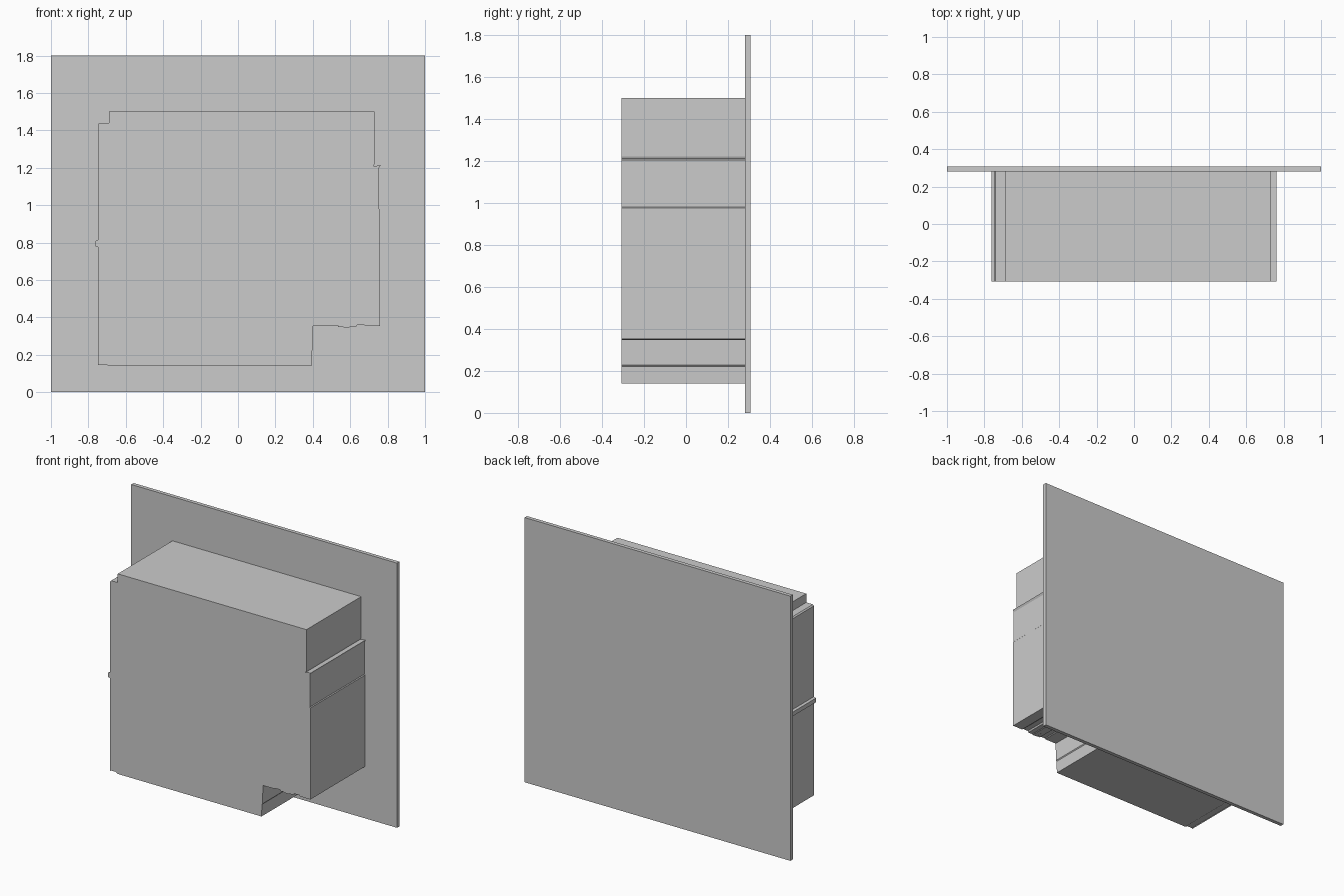
import bpy, bmesh

if "Cube" in bpy.data.objects:
    bpy.data.objects.remove(bpy.data.objects["Cube"])


def extrude_profile(name, points, y_front, y_back):
    """Make a solid from an x-z outline, extruded along y."""
    bm = bmesh.new()
    face = bm.faces.new([bm.verts.new((x, y_front, z)) for x, z in points])
    result = bmesh.ops.extrude_face_region(bm, geom=[face])
    moved = [v for v in result["geom"] if isinstance(v, bmesh.types.BMVert)]
    bmesh.ops.translate(bm, verts=moved, vec=(0, y_back - y_front, 0))
    bmesh.ops.recalc_face_normals(bm, faces=bm.faces)
    mesh = bpy.data.meshes.new(name)
    bm.to_mesh(mesh)
    bm.free()
    obj = bpy.data.objects.new(name, mesh)
    bpy.context.collection.objects.link(obj)
    return obj


BACK, JOIN = 0.307, 0.281

# Thin back panel
extrude_profile("back_panel", [(-1, 0), (1, 0), (1, 1.8), (-1, 1.8)], JOIN, BACK)

# Raised block with an irregular stepped outline
outline = [
    # top edge and upper right step
    (-0.69, 1.44), (-0.69, 1.5), (0.73, 1.5), (0.73, 1.222), (0.724, 1.208),
    (0.763, 1.214), (0.755, 1.2), (0.755, 0.98), (0.76, 0.975),
    # notched ledge at lower right
    (0.76, 0.353), (0.685, 0.353), (0.675, 0.36), (0.637, 0.36), (0.632, 0.35),
    (0.6, 0.35), (0.595, 0.346), (0.565, 0.346), (0.56, 0.35), (0.535, 0.35),
    (0.535, 0.358), (0.495, 0.358), (0.49, 0.353), (0.402, 0.353),
    (0.4, 0.228), (0.395, 0.222), (0.392, 0.139),
    # bottom edge and left side tab
    (-0.69, 0.139), (-0.705, 0.149), (-0.745, 0.149), (-0.748, 0.144),
    (-0.748, 0.775), (-0.762, 0.78), (-0.762, 0.808), (-0.748, 0.815),
    (-0.748, 1.432), (-0.74, 1.44),
]
extrude_profile("stepped_block", outline, -BACK, JOIN)
